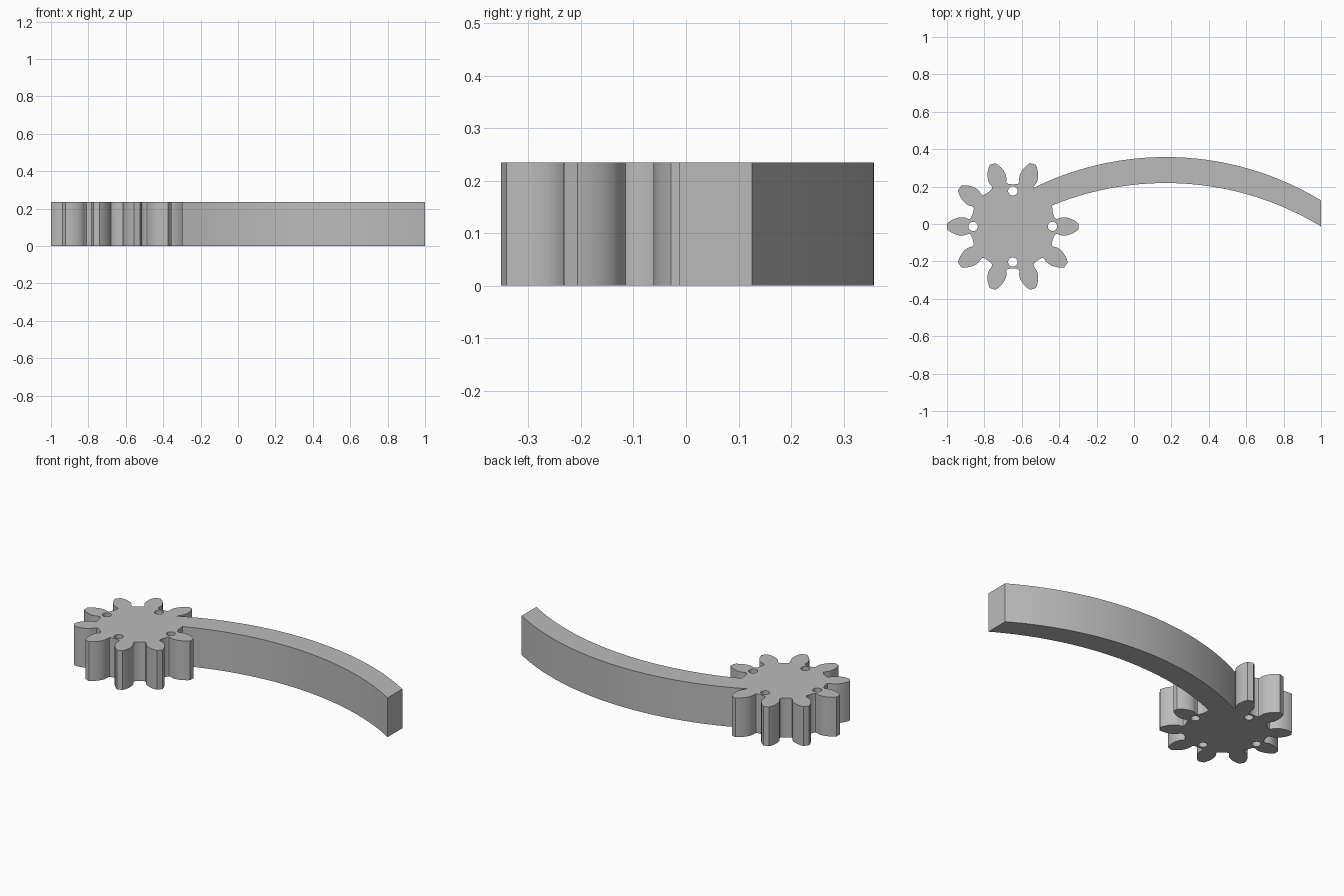
import bpy, bmesh, math
from mathutils import Vector

if "Cube" in bpy.data.objects:
    bpy.data.objects.remove(bpy.data.objects["Cube"])

HEIGHT = 0.235
CX, CY = -0.648, -0.013          # gear centre
TEETH = 10
ROOT = 0.225

# Half tooth, root to tip: (distance along tooth axis, half width)
TOOTH = [(0.223, 0.047), (0.230, 0.041), (0.240, 0.041), (0.252, 0.046),
         (0.265, 0.049), (0.280, 0.049), (0.300, 0.045), (0.320, 0.037),
         (0.337, 0.027), (0.351, 0.016)]

grey = bpy.data.materials.new("grey")
grey.diffuse_color = (0.5, 0.5, 0.5, 1)
grey.use_nodes = True
grey.node_tree.nodes["Principled BSDF"].inputs["Base Color"].default_value = grey.diffuse_color


def tooth(angle):
    """Outline of one tooth, counter-clockwise."""
    side = [(r, -w) for r, w in TOOTH] + [(r, w) for r, w in reversed(TOOTH)]
    c, s = math.cos(angle), math.sin(angle)
    return [(CX + r * c - w * s, CY + r * s + w * c) for r, w in side]


def arc(x0, x1, top, n=32):
    """Shallow arc of the arm, with its crest at the given height."""
    radius, mid = 1.6, 0.17
    xs = [x0 + (x1 - x0) * i / n for i in range(n + 1)]
    return [(x, top - radius + math.sqrt(radius ** 2 - (x - mid) ** 2)) for x in xs]


def circle(x, y, r, n=24):
    return [(x + r * math.cos(2 * math.pi * i / n), y + r * math.sin(2 * math.pi * i / n))
            for i in range(n)]


# Gear outline, with the curved arm taking the place of the second tooth
outline = []
for i in range(TEETH):
    if i == 1:
        outline += arc(-0.438, 1.0, 0.219) + arc(1.0, -0.532, 0.358)
    else:
        outline += tooth(2 * math.pi * i / TEETH)
    a = 2 * math.pi * (i + 0.5) / TEETH
    if i != 1:                   # valley floor
        outline.append((CX + ROOT * math.cos(a), CY + ROOT * math.sin(a)))

# Four through holes
holes = [circle(CX + dx, CY + dy, 0.025)
         for dx, dy in ((0.212, 0), (-0.212, 0), (0, 0.19), (0, -0.19))]

# Fill the flat profile and extrude it
bm = bmesh.new()
edges = []
for loop in [outline] + holes:
    vs = [bm.verts.new((x, y, 0)) for x, y in loop]
    edges += [bm.edges.new((vs[i], vs[(i + 1) % len(vs)])) for i in range(len(vs))]
bmesh.ops.triangle_fill(bm, edges=edges, use_beauty=True, normal=Vector((0, 0, 1)))
ext = bmesh.ops.extrude_face_region(bm, geom=bm.faces[:], use_keep_orig=True)
bmesh.ops.translate(bm, vec=(0, 0, HEIGHT),
                    verts=[g for g in ext["geom"] if isinstance(g, bmesh.types.BMVert)])
bmesh.ops.recalc_face_normals(bm, faces=bm.faces[:])

mesh = bpy.data.meshes.new("gear_with_arm")
bm.to_mesh(mesh)
bm.free()
mesh.materials.append(grey)
obj = bpy.data.objects.new("gear_with_arm", mesh)
bpy.context.collection.objects.link(obj)
bpy.context.view_layer.objects.active = obj
obj.select_set(True)
bpy.ops.object.shade_smooth_by_angle(angle=math.radians(40))
